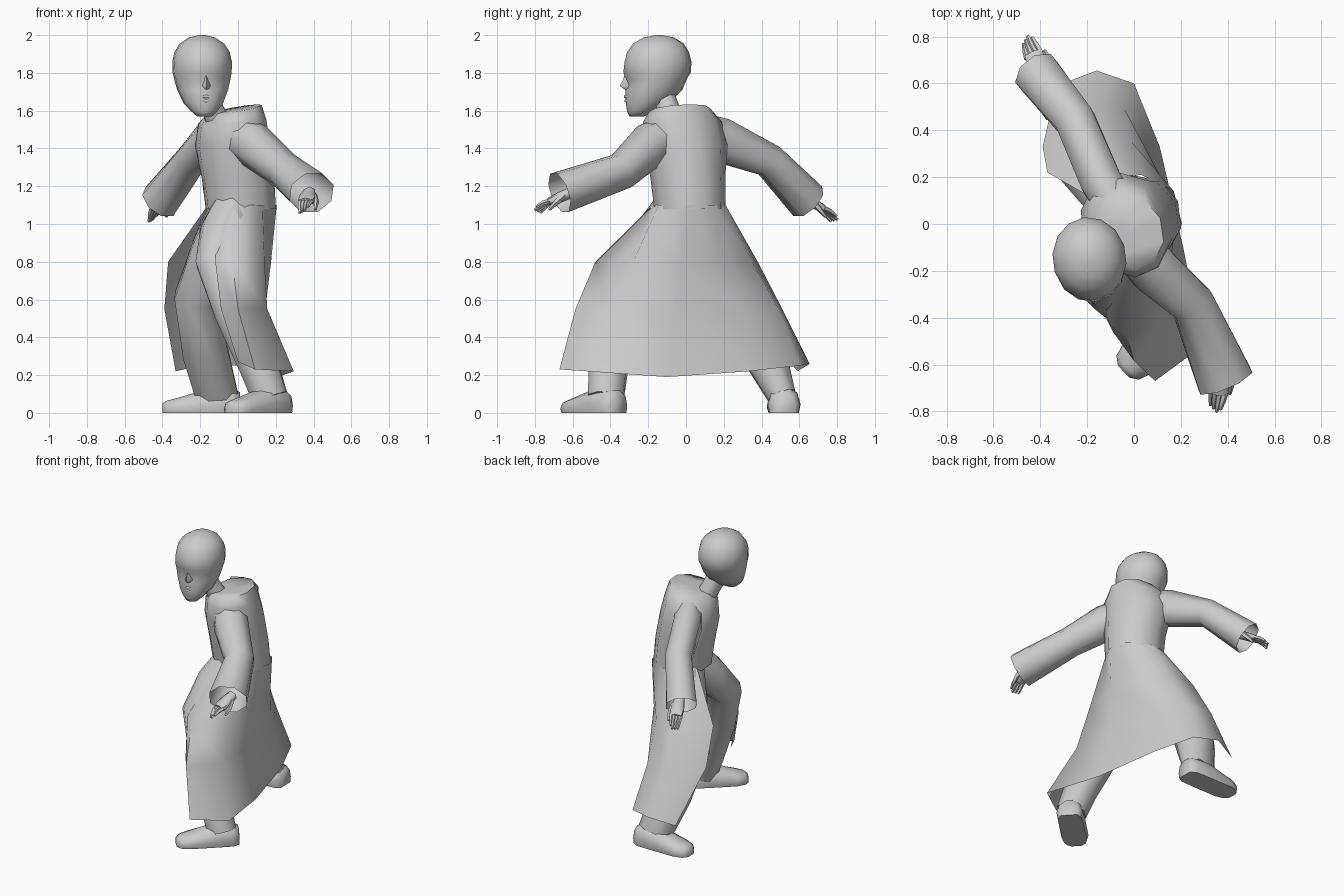
import bpy, bmesh
from math import sin, cos, pi, radians
from mathutils import Vector, Matrix

if "Cube" in bpy.data.objects:
    bpy.data.objects.remove(bpy.data.objects["Cube"])

FACING = Vector((-0.91, -0.41, 0))   # chest direction
SIDE = Vector((0.41, -0.91, 0))      # towards the forward arm


def loft(name, rings, closed=True, cap0=False, cap1=False):
    """Skin a list of equal-length point rings."""
    bm = bmesh.new()
    vr = [[bm.verts.new(p) for p in r] for r in rings]
    n = len(vr[0])
    for a, b in zip(vr, vr[1:]):
        for i in range(n if closed else n - 1):
            j = (i + 1) % n
            bm.faces.new((a[i], a[j], b[j], b[i]))
    if cap0:
        bm.faces.new(vr[0][::-1])
    if cap1:
        bm.faces.new(vr[-1])
    bmesh.ops.recalc_face_normals(bm, faces=bm.faces)
    me = bpy.data.meshes.new(name)
    bm.to_mesh(me)
    bm.free()
    ob = bpy.data.objects.new(name, me)
    bpy.context.collection.objects.link(ob)
    return ob


def oval(c, a, b, u, v, n):
    c = Vector(c)
    return [c + u * (a * cos(2 * pi * (i + .5) / n)) + v * (b * sin(2 * pi * (i + .5) / n))
            for i in range(n)]


def tube(name, path, n=8, caps=(True, True), ref=(0, 0, 1)):
    """Sections (x, y, z, half width, half height) swept along a path."""
    pts = [Vector(p[:3]) for p in path]
    rings = []
    for i, p in enumerate(path):
        d = (pts[min(i + 1, len(pts) - 1)] - pts[max(i - 1, 0)]).normalized()
        u = d.cross(Vector(ref)).normalized()
        rings.append(oval(pts[i], p[3], p[-1], u, u.cross(d), n))
    return loft(name, rings, True, *caps)


# Coat body: tilted ovals from waist to collar
body = []
for x, y, z, a, b, tilt in [(.015, .02, 1.08, .19, .19, 0), (0, .01, 1.24, .20, .195, 0),
                            (-.03, 0, 1.42, .225, .195, .03), (-.03, -.02, 1.54, .215, .175, .06),
                            (-.02, -.035, 1.605, .165, .145, .2), (-.09, -.07, 1.595, .07, .07, .2)]:
    ring = oval((x, y, z), a, b, SIDE, FACING, 10)
    for p in ring:
        p.z -= tilt * (p - Vector((x, y, z))).dot(FACING)
    body.append(ring)

# Coat skirt: open at the chest side, front flap edge round the back to the other edge
skirt = [
    (1.10, [(-.12, -.10), (-.02, -.175), (.13, -.145), (.205, 0), (.17, .14), (.03, .21), (-.08, .195), (-.16, .1)]),
    (.80, [(-.12, -.40), (-.03, -.48), (.14, -.28), (.175, -.02), (.12, .19), (-.01, .35), (-.18, .38), (-.37, .22)]),
    (.55, [(-.09, -.46), (.0, -.585), (.155, -.39), (.145, -.06), (.06, .28), (-.04, .49), (-.22, .51), (-.39, .33)]),
    (.23, [(.0, -.50), (.09, -.67), (.295, -.52), (.21, -.1), (.11, .33), (.0, .60), (-.16, .655), (-.33, .59)]),
]
dip = [.04, 0, -.01, -.04, -.01, .02, .03, -.01]
loft("coat_body", body, cap1=True)
loft("coat_skirt", [[(x, y, z + (dip[i] if z < .3 else 0)) for i, (x, y) in enumerate(r)]
                    for z, r in skirt], closed=False)

# Sleeves with open flared cuffs
tube("front_sleeve", [(-.02, -.07, 1.47, .11, .11), (.08, -.19, 1.42, .115, .12),
                      (.25, -.34, 1.28, .10, .10), (.39, -.67, 1.165, .13, .115)], 8, (True, False))
tube("rear_sleeve", [(-.06, .05, 1.48, .09, .12), (-.14, .18, 1.445, .095, .125),
                     (-.25, .44, 1.335, .092, .092), (-.415, .645, 1.12, .105, .11)], 8, (True, False))


# Hands: palm, four fingers, thumb
def hand(name, wrist, tip, thumb_side):
    w, t = Vector(wrist), Vector(tip)
    d = t - w
    side = d.cross(Vector((0, 0, 1))).normalized() * thumb_side
    mid = w + d * .62
    tube(name + "_palm", [(*w, .034, .03), (*(w + d * .35), .048, .028), (*mid, .045, .022)], 6)
    for k in range(4):
        o = side * (.031 - .021 * k)
        a = mid + o - d * .05
        b = t + o * .7 - d * (.06 * abs(k - 1)) - Vector((0, 0, .012 * k))
        tube(f"{name}_finger_{k}", [(*a, .014), (*((a + b) / 2 + Vector((0, 0, .006))), .013), (*b, .008)], 5)
    a = w + d * .2 + side * .03
    b = a + d * .38 + side * .02 - Vector((0, 0, .045))
    tube(name + "_thumb", [(*a, .018), (*((a + b) / 2 + side * .008), .016), (*b, .008)], 5)


hand("front_hand", (.38, -.60, 1.17), (.345, -.80, 1.085), -1)
hand("rear_hand", (-.38, .61, 1.15), (-.46, .80, 1.035), 1)

# Trousers
tube("front_trouser_leg", [(-.01, -.04, 1.10, .12), (-.08, -.14, .96, .125), (-.12, -.27, .80, .11),
                           (-.02, -.35, .52, .105), (.11, -.41, .25, .11), (.17, -.425, .08, .10)], 8, ref=(0, 1, .2))
tube("rear_trouser_leg", [(-.02, .05, 1.10, .13), (-.12, .16, .86, .135), (-.22, .26, .61, .125),
                          (-.175, .41, .33, .13), (-.11, .51, .085, .12, .08)], 8, ref=(0, 1, .2))


# Shoes: side-on profile of (distance from heel, half width, height)
def shoe(name, heel, toe):
    h, t = Vector((*heel, 0)), Vector((*toe, 0))
    d = t - h
    u = d.normalized().cross(Vector((0, 0, 1)))
    rings = []
    for f, w, z in [(0, .06, .11), (.1, .085, .13), (.38, .088, .135), (.55, .088, .11),
                    (.8, .088, .08), (.94, .07, .065), (1, .035, .05)]:
        c = h + d * f
        rings.append([c + u * (w * s) + Vector((0, 0, z * k)) for s, k in
                      [(-.9, 0), (-1, .35), (-.8, .8), (-.3, 1), (.3, 1), (.8, .8), (1, .35), (.9, 0)]])
    loft(name, rings, True, True, True)


shoe("front_shoe", (.25, -.355), (-.045, -.63))
shoe("rear_shoe", (.01, .52), (-.40, .515))

# Neck and head
tube("neck", [(-.09, -.06, 1.5, .075), (-.13, -.09, 1.6, .062), (-.17, -.13, 1.7, .065)], 8, ref=(0, 1, 0))
X, Y = Vector((1, 0, 0)), Vector((0, 1, 0))
levels = [(1.57, -.11, .04, .04), (1.595, -.095, .068, .068), (1.64, -.055, .105, .115),
          (1.71, -.02, .135, .152), (1.77, -.008, .15, .165), (1.805, 0, .157, .178), (1.86, .002, .158, .178),
          (1.91, .002, .147, .165), (1.955, .004, .118, .135), (1.988, .006, .068, .08), (2.0, .008, .015, .018)]
rings = [oval((0, y, z), a, b, X, Y, 14) for z, y, a, b in levels]
for p in rings[4]:                       # eye sockets
    if p.y < -.1 and .025 < abs(p.x) < .1:
        p.y += .025
for p in rings[5]:                       # brow ridge
    if p.y < -.1:
        p.y -= .005
head_parts = [loft("head", rings, True, True, True)]

# Nose and lips
head_parts.append(loft("nose", [[(-w, -.13, z), (0, y, z), (w, -.13, z)] for z, w, y in
                                [(1.81, .022, -.172), (1.765, .03, -.184),
                                 (1.73, .042, -.202), (1.705, .034, -.165)]], True, True, True))
for nm, z, y in (("upper_lip", 1.675, -.168), ("lower_lip", 1.652, -.165)):
    head_parts.append(tube(nm, [(-.042, y + .018, z - .003, .004), (0, y - .001, z, .012, .01),
                                (.042, y + .018, z - .003, .004)], 6))
place = Matrix.Translation((-.19, -.15, 0)) @ Matrix.Rotation(radians(7), 4, 'Z')
for ob in head_parts:
    ob.data.transform(place)

# Smooth shading with kept creases
for ob in bpy.context.collection.objects:
    ob.select_set(True)
    bpy.context.view_layer.objects.active = ob
bpy.ops.object.shade_smooth_by_angle(angle=radians(70))
